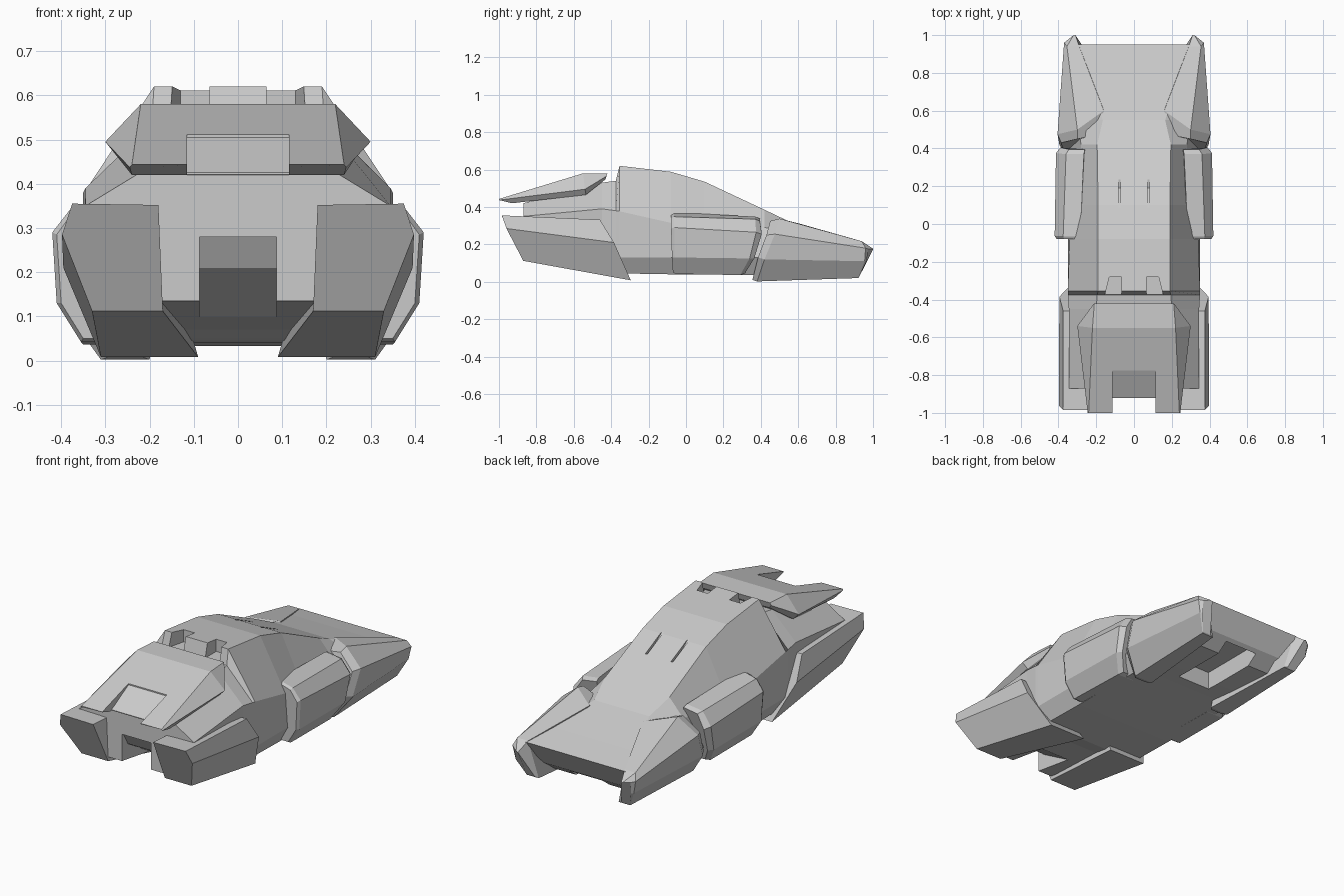
import bpy, bmesh


def make(name, verts, faces):
    bm = bmesh.new()
    vs = [bm.verts.new(v) for v in verts]
    for f in faces:
        bm.faces.new([vs[i] for i in f])
    bmesh.ops.recalc_face_normals(bm, faces=bm.faces)
    me = bpy.data.meshes.new(name)
    bm.to_mesh(me)
    bm.free()
    ob = bpy.data.objects.new(name, me)
    bpy.context.collection.objects.link(ob)
    return ob


def loft(name, rings, mirror=False):
    """Closed solid through rings of equal point count."""
    n = len(rings[0])
    faces = [tuple(range(n)), tuple(range((len(rings) - 1) * n, len(rings) * n))]
    for k in range(len(rings) - 1):
        for i in range(n):
            j = (i + 1) % n
            faces.append((k * n + i, k * n + j, (k + 1) * n + j, (k + 1) * n + i))
    ob = make(name, [p for r in rings for p in r], faces)
    if mirror:
        ob.modifiers.new("Mirror", 'MIRROR').use_mirror_merge = False
    return ob


def both_sides(half):
    """Complete a half ring of (x, y, z) across x = 0."""
    return half + [(-x, y, z) for x, y, z in reversed(half)]


def prism(x0, x1, profile):
    """Cutter: a (y, z) profile extruded along x."""
    return loft("cutter", [[(x, y, z) for y, z in profile] for x in (x0, x1)])


def cut(ob, cutters):
    for c in cutters:
        c.hide_render = True
        m = ob.modifiers.new("Cut", 'BOOLEAN')
        m.operation, m.solver, m.object = 'DIFFERENCE', 'EXACT', c
    bpy.context.view_layer.update()
    ev = ob.evaluated_get(bpy.context.evaluated_depsgraph_get())
    me = bpy.data.meshes.new_from_object(ev)
    ob.modifiers.clear()
    ob.data = me
    for c in cutters:
        bpy.data.objects.remove(c)


# Hull and cabin: y, then (x, z) of floor edge, sill, belt line, roof edge
stations = [
    (-0.87, (.28, .135), (.31, .17), (.345, .35), (.23, .42)),
    (-0.45, (.29, .07), (.34, .14), (.345, .39), (.20, .53)),
    (-0.375, (.30, .05), (.35, .13), (.35, .38), (.195, .54)),
    (-0.355, (.30, .045), (.35, .13), (.35, .377), (.19, .62)),
    (-0.08, (.30, .04), (.35, .13), (.34, .315), (.19, .588)),
    (0.10, (.30, .04), (.35, .13), (.305, .30), (.19, .535)),
    (0.42, (.30, .035), (.35, .13), (.28, .29), (.195, .385)),
    (0.55, (.30, .03), (.34, .13), (.30, .27), (.165, .323)),
    (0.80, (.27, .03), (.33, .10), (.345, .225), (.25, .251)),
]
rings = [both_sides([(x, s[0], z) for x, z in s[1:]]) for s in stations]
# undercut nose edge
rings.append(both_sides([(.25, .88, .09), (.30, .91, .13), (.33, .945, .19), (.30, .95, .212)]))
hull = loft("hull", rings)

# Roof notches, windscreen slits, rear recess and nose floor recess
cutters = [prism(-.087, .087, [(-1, .28), (-.86, .28), (-.82, .21), (-.62, .09),
                               (-.6, 0), (-1, 0)]),
           prism(-.1, .1, [(.48, -.05), (.86, -.05), (.86, .13), (.48, .13)])]
for s in (-1, 1):
    notch = [(s * .065, -.28), (s * .13, -.28), (s * .165, -.42), (s * .065, -.42)]
    cutters.append(loft("cutter", [[(x, y, z) for x, y in notch] for z in (.545, .7)]))
    cutters.append(prism(s * .072, s * .083, [(.08, .60), (.08, .544), (.19, .465),
                                              (.235, .472), (.235, .60)]))
cut(hull, cutters)

# Nose fenders with a chamfered back edge
loft("nose_fender", [
    [(.22, .355, .01), (.29, .355, .01), (.375, .385, .13), (.385, .43, .25),
     (.30, .45, .325), (.20, .47, .30)],
    [(.20, .38, .002), (.31, .38, .002), (.395, .42, .12), (.405, .475, .255),
     (.30, .50, .338), (.16, .60, .313)],
    [(.24, .92, .02), (.31, .92, .02), (.355, .955, .11), (.37, .96, .18),
     (.355, .94, .217), (.29, .94, .217)],
    [(.26, .925, .025), (.31, .925, .025), (.345, .965, .11), (.35, .975, .175),
     (.32, 1.0, .177), (.31, 1.0, .172)],
], mirror=True)

# Side pods over the doors
loft("side_pod", [
    [(.25, -.07, .05), (.35, -.07, .05), (.40, -.075, .13), (.41, -.08, .285),
     (.37, -.08, .34), (.29, -.08, .365)],
    [(.25, -.055, .042), (.355, -.055, .042), (.41, -.06, .13), (.42, -.062, .29),
     (.375, -.065, .348), (.285, -.065, .372)],
    [(.25, .29, .036), (.35, .29, .036), (.405, .34, .125), (.413, .375, .265),
     (.36, .37, .335), (.265, .37, .348)],
    [(.25, .315, .045), (.335, .315, .045), (.385, .365, .125), (.39, .405, .255),
     (.345, .395, .325), (.26, .395, .338)],
], mirror=True)

# Rear fenders, hanging below the hull
loft("rear_fender", [
    [(.18, -.985, .352), (.375, -.985, .355), (.398, -.96, .285), (.33, -.87, .112),
     (.17, -.87, .112)],
    [(.18, -.46, .32), (.375, -.46, .332), (.395, -.385, .21), (.31, -.295, .008),
     (.09, -.295, .008)],
], mirror=True)

# Rear wing with a sloped notch in its trailing edge
wing = loft("rear_wing", [both_sides(r) for r in (
    [(.20, -.43, .548), (.215, -.425, .565), (.21, -.42, .58)],
    [(.27, -.535, .465), (.30, -.54, .495), (.22, -.55, .58)],
    [(.24, -.93, .42), (.245, -1.0, .437), (.24, -1.0, .443)],
)])
cut(wing, [prism(-.115, .115, [(-.775, .7), (-.775, .505), (-.92, .425), (-.92, .3),
                               (-1.1, .3), (-1.1, .7)])])
